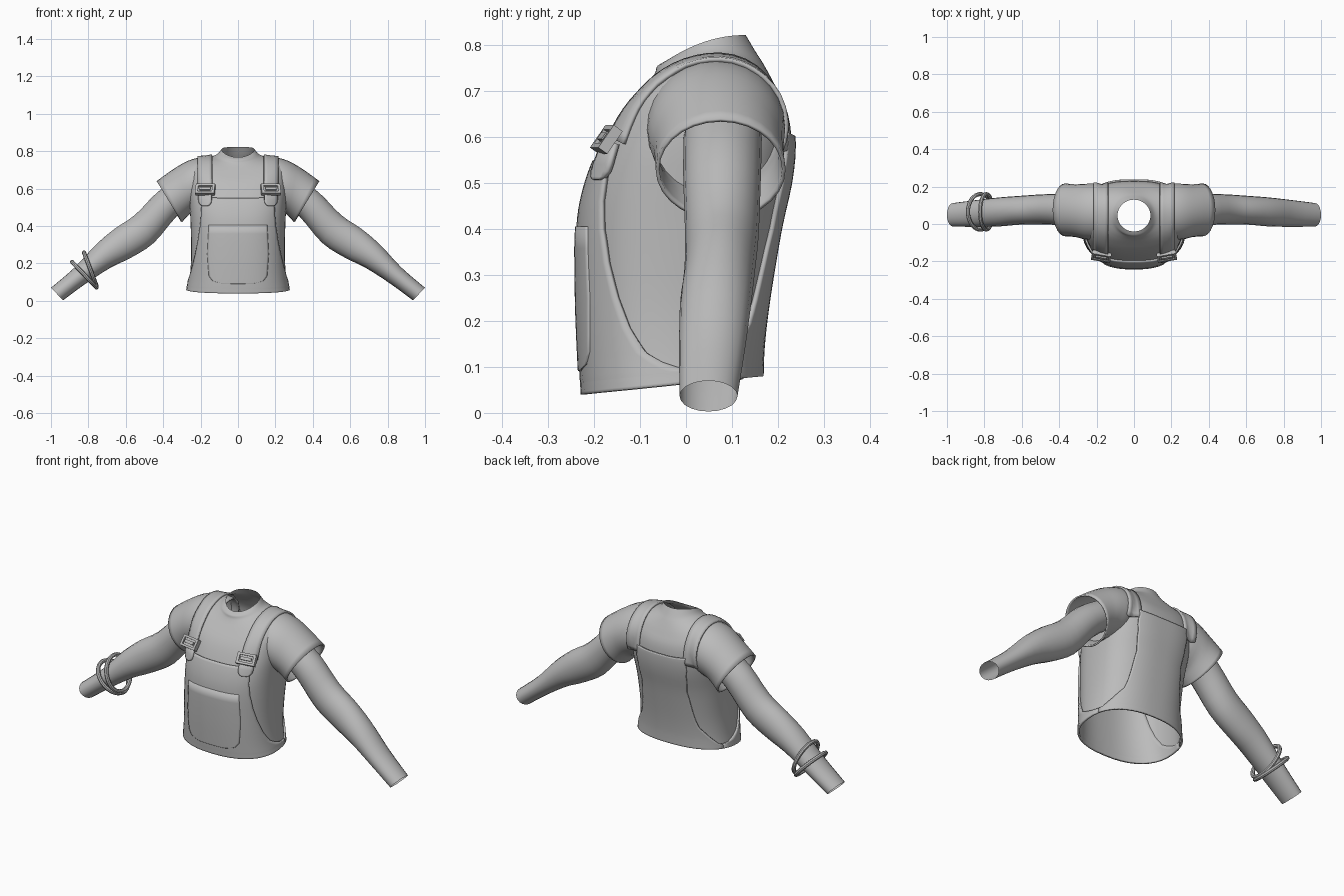
import bpy, math
from mathutils import Vector, Matrix
from mathutils.bvhtree import BVHTree

if "Cube" in bpy.data.objects:
    bpy.data.objects.remove(bpy.data.objects["Cube"])

cloth = bpy.data.materials.new("grey_cloth")
cloth.diffuse_color = (0.5, 0.5, 0.5, 1)
cloth.use_nodes = True
cloth.node_tree.nodes["Principled BSDF"].inputs["Base Color"].default_value = cloth.diffuse_color


def make(name, verts, faces, thick=0, side=0, angle=40):
    me = bpy.data.meshes.new(name)
    me.from_pydata([tuple(v) for v in verts], [], faces)
    me.materials.append(cloth)
    ob = bpy.data.objects.new(name, me)
    bpy.context.collection.objects.link(ob)
    if thick:
        m = ob.modifiers.new("thickness", "SOLIDIFY")
        m.thickness, m.offset = thick, side
    bpy.ops.object.select_all(action="DESELECT")
    ob.select_set(True)
    bpy.context.view_layer.objects.active = ob
    bpy.ops.object.shade_smooth_by_angle(angle=math.radians(angle))
    return ob


def grid(rows, closed=False, flip=False):
    """Join equal rows of points into quads."""
    n = len(rows[0])
    faces = []
    for i in range(len(rows) - 1):
        for j in range(n if closed else n - 1):
            k = (j + 1) % n
            f = (i * n + j, i * n + k, (i + 1) * n + k, (i + 1) * n + j)
            faces.append(f[::-1] if flip else f)
    return [p for r in rows for p in r], faces


def spline(table, t):
    """Smooth interpolation between rows of numbers."""
    i = min(int(t), len(table) - 2)
    f = t - i
    p = [table[min(max(i + k, 0), len(table) - 1)] for k in (-1, 0, 1, 2)]
    return [b + .5 * f * (c - a + f * (2 * a - 5 * b + 4 * c - d + f * (3 * (b - c) + d - a)))
            for a, b, c, d in zip(*p)]


# Torso sections: front y, front z, back y, back z, half width, side lift, roundness
TORSO = [(-.22, .04, .16, .08, .268, 0, .85), (-.225, .12, .163, .15, .257, 0, .83),
         (-.23, .25, .175, .25, .25, 0, .8), (-.23, .4, .20, .4, .253, 0, .78),
         (-.215, .49, .222, .5, .258, .01, .74), (-.185, .57, .23, .58, .262, .03, .72),
         (-.15, .635, .222, .65, .25, .065, .74), (-.105, .69, .20, .70, .215, .06, .8),
         (-.08, .72, .182, .735, .17, .04, .9), (-.067, .74, .165, .765, .13, .023, 1),
         (-.062, .755, .152, .785, .107, .017, 1), (-.04, .768, .13, .822, .088, .014, 1)]


def body(a, t, lift=0.0):
    """Point on the torso: angle a from the front, section t."""
    yf, zf, yb, zb, w, up, e = spline(TORSO, t)
    w, yf, yb = w + lift, yf - lift, yb + lift
    s, c = math.sin(a), math.cos(a)
    pw = lambda v: math.copysign(abs(v) ** e, v)
    k = (1 - pw(c)) / 2
    return Vector((w * pw(s), yf + (yb - yf) * k, zf + (zb - zf) * k + up * s * s))


def angle_at_y(y, t):
    yf, _, yb, _, _, _, e = spline(TORSO, t)
    v = ((yf + yb) / 2 - y) / ((yb - yf) / 2)
    return math.acos(math.copysign(min(abs(v), 1) ** (1 / e), v))


def angle_at_x(x, t):
    p = spline(TORSO, t)
    return math.asin((x / p[4]) ** (1 / p[6]))


N = 48
rows = [[body(2 * math.pi * j / N, i / 3) for j in range(N)] for i in range(34)]
shirt = grid(rows, True)
make("shirt_body", *shirt)
bvhs = [BVHTree.FromPolygons(*shirt)]


def tube(table, s, steps, n=28):
    """Limb from sections: top x, z, bottom x, z, front y, back y."""
    out = []
    for i in range((len(table) - 1) * steps + 1):
        tx, tz, bx, bz, yf, yb = spline(table, i / steps)
        ring = []
        for j in range(n):
            a = 2 * math.pi * j / n
            k, m = (1 + math.cos(a)) / 2, math.sin(a)
            ring.append(Vector((s * (bx + (tx - bx) * k), (yf + yb) / 2 + m * (yb - yf) / 2,
                                bz + (tz - bz) * k)))
        out.append(ring)
    return grid(out, True, s > 0)


SLEEVE = [(.10, .765, .14, .52, -.03, .18), (.19, .768, .20, .49, -.08, .212),
          (.265, .75, .25, .47, -.083, .215), (.345, .705, .277, .445, -.07, .212),
          (.435, .64, .30, .42, -.066, .217)]
ARM = [(.31, .66, .22, .54, -.005, .165), (.43, .582, .33, .45, -.006, .163),
       (.55, .46, .45, .31, -.002, .158), (.66, .385, .57, .232, -.004, .15),
       (.76, .30, .68, .178, -.013, .142), (.875, .177, .81, .095, -.015, .128),
       (1.0, .07, .935, .003, -.014, .112)]
for s, side in ((1, "left"), (-1, "right")):
    sleeve = tube(SLEEVE, s, 3)
    make(side + "_sleeve", *sleeve, thick=.008, side=-1)
    bvhs.append(BVHTree.FromPolygons(*sleeve))
    make(side + "_arm", *tube(ARM, s, 3, 20))


def panel(name, edge, rows, lift, mid, thick=.01, cols=24):
    """Cloth panel on the torso; edge gives the half angle for each row."""
    pts = []
    for i in range(len(rows) * 3 - 2):
        t, v = [a + (b - a) * (i % 3) / 3 for a, b in
                zip(rows[i // 3], rows[min(i // 3 + 1, len(rows) - 1)])]
        h = edge(v, t)
        h = math.pi - h if mid else h
        pts.append([body(mid + h * (2 * j / cols - 1), t, lift) for j in range(cols + 1)])
    make(name, *grid(pts), thick=thick)


# Dungaree front, back and chest pocket
panel("front_bib", angle_at_y, [(0, .04), (.42, .04), (.5, 0), (.75, -.05), (1, -.085), (1.5, -.12),
      (2, -.145), (2.5, -.165), (3, -.176), (3.6, -.177), (4.2, -.17), (4.7, -.16)], .004, 0)
panel("back_panel", angle_at_y, [(0, .04), (.42, .04), (.5, .06), (.9, .092), (1.5, .13),
      (2.2, .153), (3, .182), (4, .204), (5, .215), (5.3, .213)], .004, math.pi)
panel("chest_pocket", angle_at_x, [(.72, .08), (.85, .13), (1.1, .15), (2, .158), (3.05, .15)],
      .008, 0, .008)


def drape(start, direction, lift):
    """Drop a point onto the shirt and raise it along the ray."""
    d = Vector(direction).normalized()
    hits = [b.ray_cast(Vector(start), d) for b in bvhs]
    hit = min((h for h in hits if h[0]), key=lambda h: h[3])
    return hit[0] - d * lift, hit[1]


def box(c, size, rot):
    vs = [c + rot @ Vector((x * size[0], y * size[1], z * size[2])) / 2
          for x in (-1, 1) for y in (-1, 1) for z in (-1, 1)]
    return vs, [(0, 1, 3, 2), (4, 6, 7, 5), (0, 4, 5, 1), (2, 3, 7, 6), (0, 2, 6, 4), (1, 5, 7, 3)]


for s, side in ((1, "left"), (-1, "right")):
    # Strap running over the shoulder to the back panel
    pts = []
    for i in range(25):
        a = math.radians(154 - 132 * i / 24)
        d = Vector((0, math.cos(a), math.sin(a)))
        pts.append([drape(Vector((s * (.138 + .078 * j / 4), .04, .5)) + d, -d, .005)[0]
                    for j in range(5)])
    make(side + "_strap", *grid(pts, flip=s > 0), thick=.01)

    # Rounded tab below the buckle
    pts = []
    for z, h in ((.585, .034), (.54, .034), (.525, .032), (.513, .024), (.507, .012)):
        pts.append([drape((s * .175 + h * (j / 3 - 1), -1, z), (0, 1, 0), .014)[0]
                    for j in range(7)])
    make(side + "_tab", *grid(pts), thick=.012)

    # Buckle: outer frame with a centre bar
    p, _ = drape((s * .175, -1, .595), (0, 1, 0), .022)
    rot = Matrix.Rotation(math.radians(s * 10), 3, "Z") @ Matrix.Rotation(math.radians(-35), 3, "X")
    verts, faces = [], []
    for x, z, w, h, dep in ((0, .024, .104, .012, .024), (0, -.024, .104, .012, .024),
                            (.045, 0, .014, .036, .024), (-.045, 0, .014, .036, .024),
                            (0, 0, .06, .016, .028), (0, 0, .09, .04, .008)):
        v, f = box(p + rot @ Vector((x, 0, z)), (w, dep, h), rot)
        faces += [tuple(k + len(verts) for k in q) for q in f]
        verts += v
    make(side + "_buckle", verts, faces, angle=30)

# Two loose bangles on the right wrist
for i, (c, d) in enumerate((((-.822, .065, .14), (.067, 0, -.07)), ((-.79, .065, .17), (.036, 0, -.095)))):
    u = Vector(d).normalized()
    v = Vector((0, 1, 0))
    w = u.cross(v)
    rows = []
    for j in range(32):
        a = 2 * math.pi * j / 32
        r = u * math.cos(a) + v * math.sin(a)
        rows.append([Vector(c) + r * (.095 + .011 * math.cos(b)) + w * .011 * math.sin(b)
                     for b in (k * math.pi / 4 for k in range(8))])
    make("bangle_%d" % (i + 1), *grid(rows + rows[:1], True, True))
